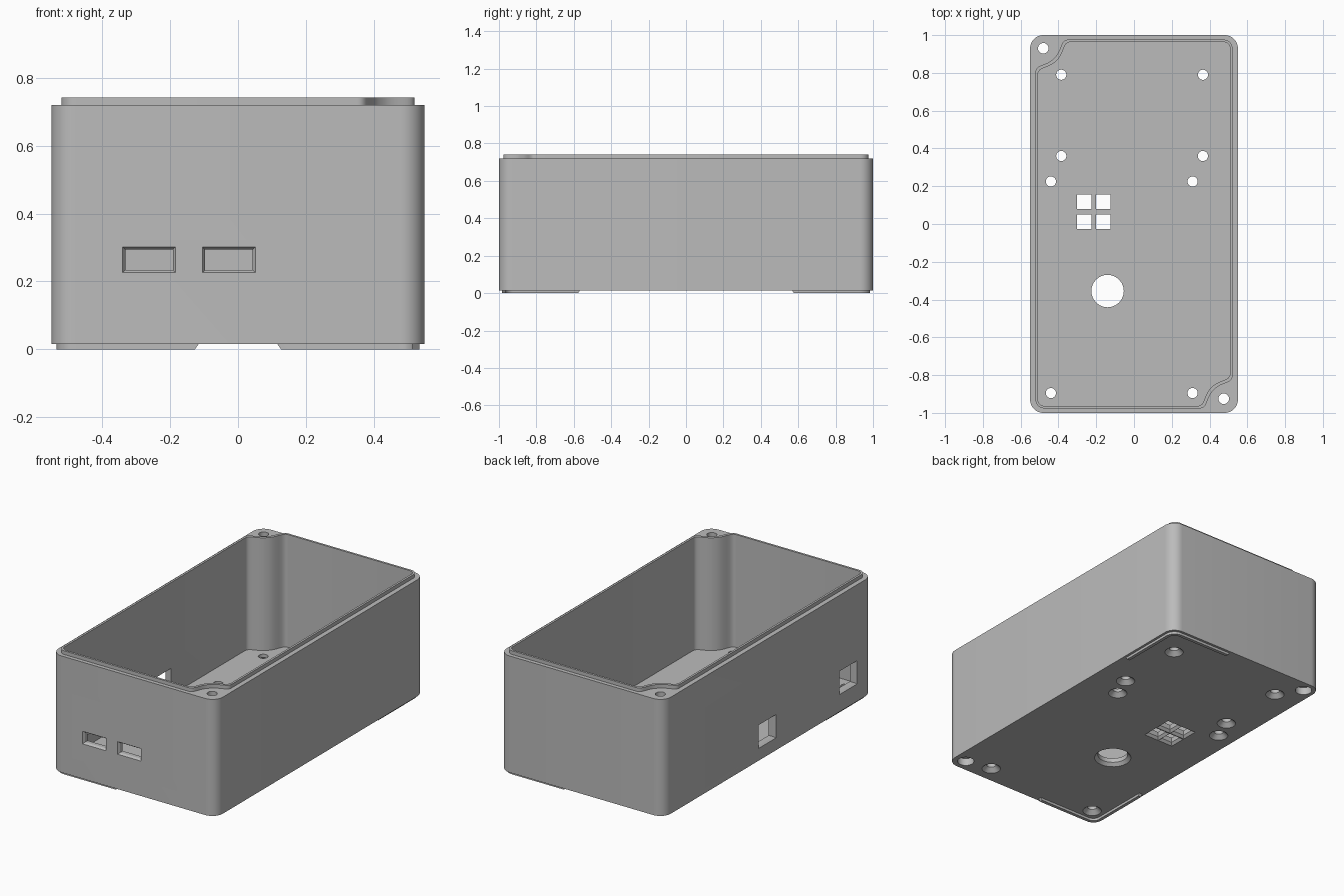
import bpy, bmesh, math
from mathutils import Vector
from mathutils.geometry import interpolate_bezier

if "Cube" in bpy.data.objects:
    bpy.data.objects.remove(bpy.data.objects["Cube"], do_unlink=True)

plastic = bpy.data.materials.new("grey plastic")
plastic.use_nodes = True
GREY = (0.5, 0.5, 0.5, 1)
plastic.diffuse_color = GREY
plastic.node_tree.nodes["Principled BSDF"].inputs["Base Color"].default_value = GREY


def arc(cx, cy, r, start, end, n):
    angles = [math.radians(start + (end - start) * i / n) for i in range(n + 1)]
    return [(cx + r * math.cos(t), cy + r * math.sin(t)) for t in angles]


def turn(points):
    # Half turn about the centre
    return [(-x, -y) for x, y in points]


def rounded_box(a, b, r):
    half = arc(a - r, b - r, r, 0, 90, 10) + arc(r - a, b - r, r, 90, 180, 10)
    return half + turn(half)


def cavity_outline(a, b, r):
    # One rounded corner, then an S-curve round a screw pillar, twice
    ctrl = [Vector(p) for p in ((.17, 0, 0), (.13, 0, 0), (.14, .06, 0), (.098, .098, 0))]
    bend = [(p.x, p.y) for p in interpolate_bezier(*ctrl, 14)]
    bend += [(v, u) for u, v in reversed(bend[:-1])]
    half = arc(a - r, b - r, r, 0, 90, 8) + [(u - a, b - v) for u, v in bend]
    return half + turn(half)


def at_z(points, z):
    return [(x, y, z) for x, y in points]


def loft(bm, sections):
    # Closed solid through a list of matching loops
    rings = [[bm.verts.new(p) for p in s] for s in sections]
    faces = [bm.faces.new(rings[0]), bm.faces.new(rings[-1])]
    n = len(rings[0])
    for low, high in zip(rings, rings[1:]):
        for i in range(n):
            j = (i + 1) % n
            faces.append(bm.faces.new((low[i], low[j], high[j], high[i])))
    bmesh.ops.recalc_face_normals(bm, faces=faces)


def finish(bm, name):
    mesh = bpy.data.meshes.new(name)
    bm.to_mesh(mesh)
    bm.free()
    mesh.materials.append(plastic)
    ob = bpy.data.objects.new(name, mesh)
    bpy.context.collection.objects.link(ob)
    return ob


def prism(name, outline, z0, z1):
    bm = bmesh.new()
    loft(bm, [at_z(outline, z0), at_z(outline, z1)])
    return finish(bm, name)


def boolean(target, tool, operation):
    mod = target.modifiers.new(tool.name, 'BOOLEAN')
    mod.operation, mod.solver, mod.object = operation, 'EXACT', tool
    bpy.context.view_layer.objects.active = target
    bpy.ops.object.modifier_apply(modifier=mod.name)
    bpy.data.objects.remove(tool, do_unlink=True)


def smooth(ob):
    bpy.ops.object.select_all(action='DESELECT')
    ob.select_set(True)
    bpy.context.view_layer.objects.active = ob
    bpy.ops.object.shade_smooth_by_angle(angle=math.radians(30))


BASE, FLOOR, RIM, TOP = .015, .06, .72, .742

# Shell with raised sealing lip and open cavity
body = prism("enclosure_body", rounded_box(.55, 1, .07), BASE, RIM)
boolean(body, prism("lip", cavity_outline(.521, .976, .045), .6, TOP), 'UNION')
boolean(body, prism("cavity", cavity_outline(.508, .963, .032), FLOOR, .9), 'DIFFERENCE')

cut = bmesh.new()


def round_hole(x, y, profile):
    loft(cut, [at_z(arc(x, y, r, 0, 345, 23), z) for z, r in profile])


# Countersunk mounting holes in the floor
sink = ((-.02, .053), (BASE, .053), (.04, .027), (.1, .027))
for xs, ys in (((-.385, .365), (.36, .79)), ((-.44, .31), (-.895, .225))):
    for x in xs:
        for y in ys:
            round_hole(x, y, sink)

# Counterbored screw holes through the corner pillars
for x, y in ((-.48, .93), (.475, -.925)):
    round_hole(x, y, ((-.02, .047), (.06, .047), (.061, .028), (.9, .028)))

# Large chamfered opening
round_hole(-.14, -.355, ((-.02, .104), (BASE, .104), (.034, .086), (.1, .086)))


def rect(cx, cy, w, h):
    return [(cx + sx * w / 2, cy + sy * h / 2)
            for sx, sy in ((-1, -1), (1, -1), (1, 1), (-1, 1))]


# Four square openings
for x in (-.263, -.162):
    for y in (.012, .118):
        loft(cut, [at_z(rect(x, y, .076 + 2 * g, .076 + 2 * g), z)
                   for z, g in ((-.02, .012), (BASE, .012), (.03, 0), (.1, 0))])

# Depth and widening of the chamfered wall openings
flare = ((-.03, .008), (0, .008), (.012, 0), (.09, 0))

# Two connector slots in the front wall
for x in (-.262, -.027):
    loft(cut, [[(u, d - 1, v) for u, v in rect(x, .264, .14 + 2 * g, .06 + 2 * g)]
               for d, g in flare])

# Two connector windows in the side wall
for y, z in ((.01, .16), (-.765, .19)):
    loft(cut, [[(d - .55, u, v) for u, v in rect(y, z, .15 + 2 * g, .125 + 2 * g)]
               for d, g in flare])

boolean(body, finish(cut, "openings"), 'DIFFERENCE')
smooth(body)

# L-shaped locating ridges under two opposite corners
for name, sign in (("back_ridge", 1), ("front_ridge", -1)):
    bm = bmesh.new()
    sections = []
    for z, end in ((0, .012), (BASE + .002, 0)):
        outer = [(.535, .565 + end)] + arc(.475, .925, .06, 0, 90, 10) + [(.115 + end, .985)]
        inner = [(.515, .565 + end)] + arc(.475, .925, .04, 0, 90, 10) + [(.115 + end, .965)]
        sections.append([(x * sign, y * sign, z) for x, y in outer + inner[::-1]])
    loft(bm, sections)
    smooth(finish(bm, name))
